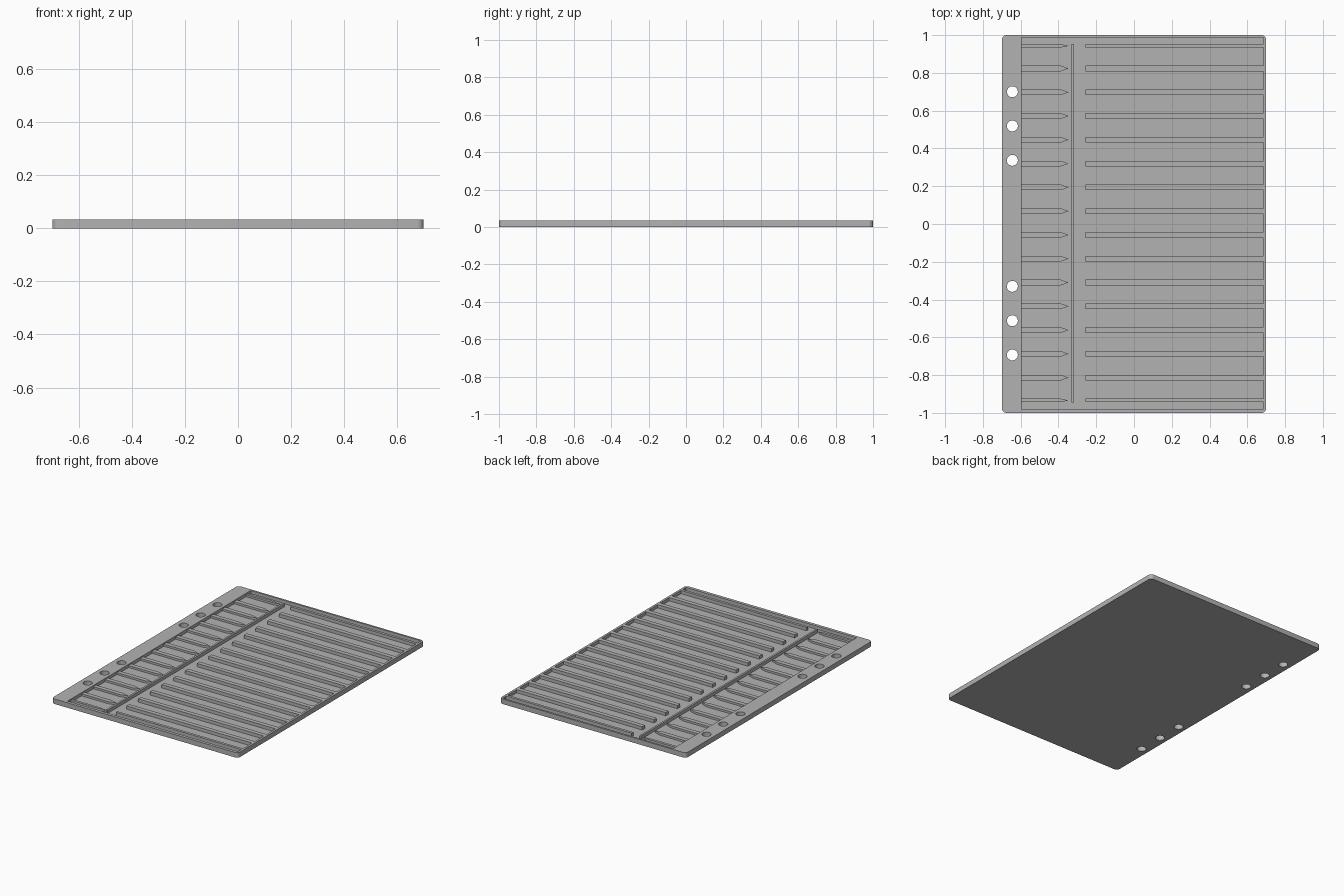
import bpy, bmesh, math

if "Cube" in bpy.data.objects:
    bpy.data.objects.remove(bpy.data.objects["Cube"])

TOP, FLOOR, RIB_TOP = 0.034, 0.012, 0.026
X0, X1, Y0, Y1 = -0.595, 0.685, -0.979, 0.987   # pocket limits
RIB_X, TIP_X, SHOULDER_X = -0.258, -0.346, -0.388

grey = bpy.data.materials.new("mid grey")
grey.diffuse_color = (0.45, 0.45, 0.45, 1)
grey.use_nodes = True
grey.node_tree.nodes["Principled BSDF"].inputs["Base Color"].default_value = grey.diffuse_color


def prism(name, outline, z0, z1):
    """Extrude a counter-clockwise outline from z0 to z1."""
    bm = bmesh.new()
    face = bm.faces.new([bm.verts.new((x, y, z0)) for x, y in outline])
    ext = bmesh.ops.extrude_face_region(bm, geom=[face])
    for v in ext["geom"]:
        if isinstance(v, bmesh.types.BMVert):
            v.co.z = z1
    bmesh.ops.recalc_face_normals(bm, faces=bm.faces)
    mesh = bpy.data.meshes.new(name)
    bm.to_mesh(mesh)
    bm.free()
    mesh.materials.append(grey)
    obj = bpy.data.objects.new(name, mesh)
    bpy.context.collection.objects.link(obj)
    return obj


def arc(cx, cy, r, a0, a1, n):
    return [(cx + r * math.cos(math.radians(a0 + (a1 - a0) * i / n)),
             cy + r * math.sin(math.radians(a0 + (a1 - a0) * i / n)))
            for i in range(n + 1)]


def cut(target, cutter):
    bpy.context.view_layer.objects.active = target
    mod = target.modifiers.new("cut", "BOOLEAN")
    mod.operation, mod.solver, mod.object = "DIFFERENCE", "EXACT", cutter
    bpy.ops.object.modifier_apply(modifier=mod.name)
    bpy.data.objects.remove(cutter)


# Rib rows (centre y, half width); the two end rows are narrower
rows = [(0.005 + (i - 7.5) * 0.1259, 0.015) for i in range(16)]
rows[0], rows[-1] = (-0.934, 0.009), (0.943, 0.009)

# Plate with rounded corners
r = 0.025
outline = []
for sx, sy, a in ((1, 1, 0), (-1, 1, 90), (-1, -1, 180), (1, -1, 270)):
    outline += arc(sx * (0.70 - r), sy * (1 - r), r, a, a + 90, 8)
plate = prism("plate", outline, 0, TOP)

# Comb-shaped pocket that leaves the long ribs standing
comb = [(X0, Y1), (X0, Y0), (X1, Y0)]
for y, h in rows:
    comb += [(X1, y - h), (RIB_X, y - h), (RIB_X, y + h), (X1, y + h)]
comb.append((X1, Y1))
cut(plate, prism("pocket_cutter", comb, FLOOR, TOP + 0.02))

# Binder holes
for y in (0.70, 0.519, 0.337, -0.33, -0.512, -0.693):
    cut(plate, prism("hole_cutter", arc(-0.644, y, 0.029, 0, 348.75, 31), -0.02, TOP + 0.02))

# Pointed short ribs beside the margin
for y, h in rows:
    prism("pointed_rib", [(X0, y - h), (SHOULDER_X, y - h), (TIP_X, y),
                          (SHOULDER_X, y + h), (X0, y + h)], FLOOR - 0.002, RIB_TOP)

# Long divider bar
prism("divider_bar", [(-0.330, -0.945), (-0.317, -0.945), (-0.317, 0.952), (-0.330, 0.952)],
      FLOOR - 0.002, TOP)

# Smooth corners and holes, keep edges crisp
bpy.ops.object.select_all(action="DESELECT")
plate.select_set(True)
bpy.context.view_layer.objects.active = plate
bpy.ops.object.shade_smooth_by_angle(angle=math.radians(30))
